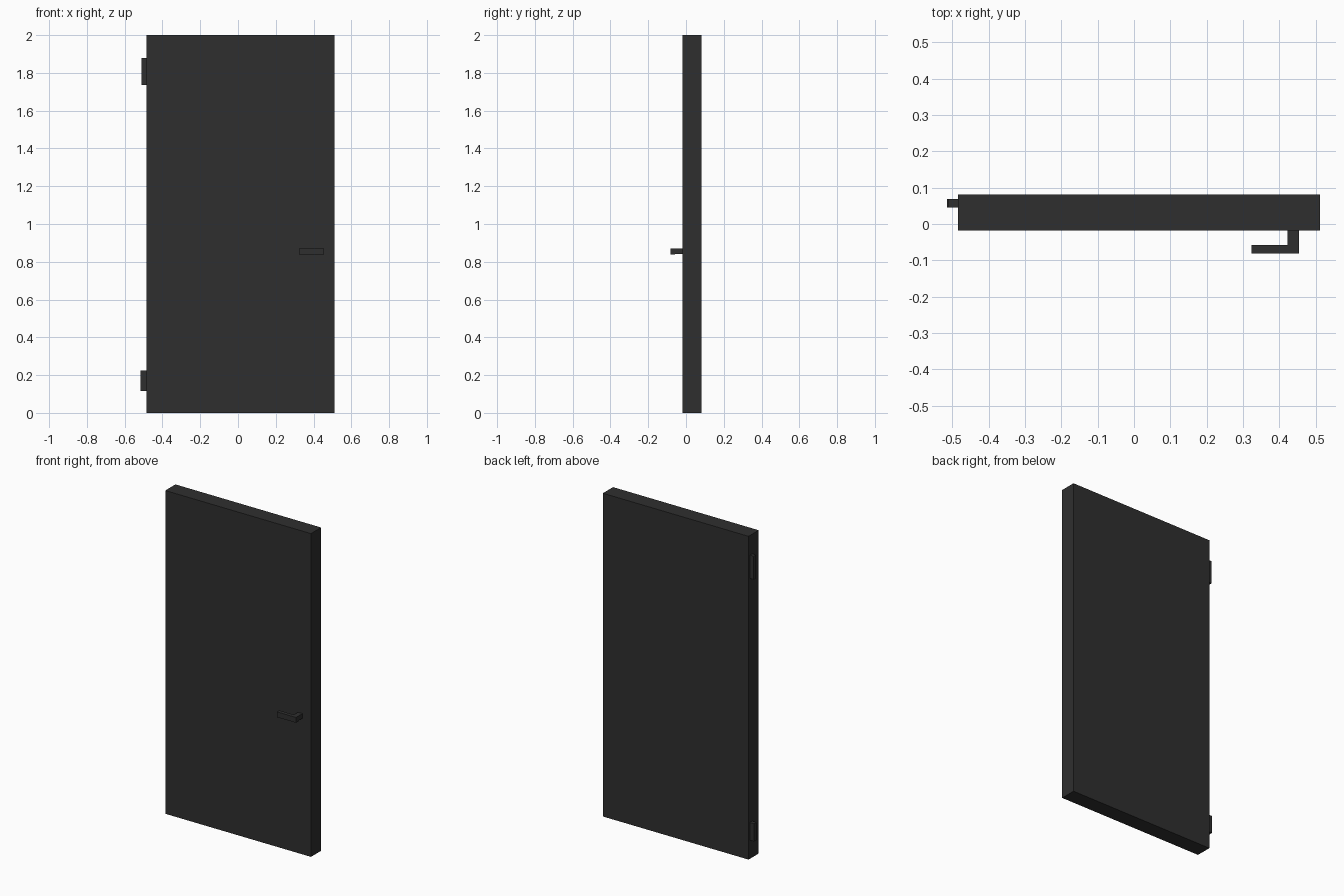
import bpy
import bmesh
from mathutils import Vector

if "Cube" in bpy.data.objects:
    bpy.data.objects.remove(bpy.data.objects["Cube"])

charcoal = bpy.data.materials.new("charcoal")
charcoal.diffuse_color = (0.028, 0.028, 0.028, 1)
charcoal.use_nodes = True
charcoal.node_tree.nodes["Principled BSDF"].inputs["Base Color"].default_value = charcoal.diffuse_color


def box(name, low, high):
    """Axis-aligned box between two corners."""
    low, high = Vector(low), Vector(high)
    bm = bmesh.new()
    bmesh.ops.create_cube(bm, size=1)
    for v in bm.verts:
        v.co = (low + high) / 2 + v.co * (high - low)
    mesh = bpy.data.meshes.new(name)
    bm.to_mesh(mesh)
    bm.free()
    mesh.materials.append(charcoal)
    obj = bpy.data.objects.new(name, mesh)
    bpy.context.collection.objects.link(obj)
    return obj


# Door leaf
box("door_panel", (-0.485, -0.018, 0), (0.512, 0.081, 2))

# Lever handle: stem out of the door, then arm towards the hinges
box("handle_stem", (0.423, -0.058, 0.842), (0.454, -0.018, 0.871))
box("handle_arm", (0.323, -0.081, 0.838), (0.454, -0.058, 0.871))

# Hinges on the left edge
for name, left, bottom, top in (("upper_hinge", -0.512, 1.735, 1.879),
                                ("lower_hinge", -0.515, 0.115, 0.225)):
    box(name, (left, 0.046, bottom), (-0.485, 0.069, top))
